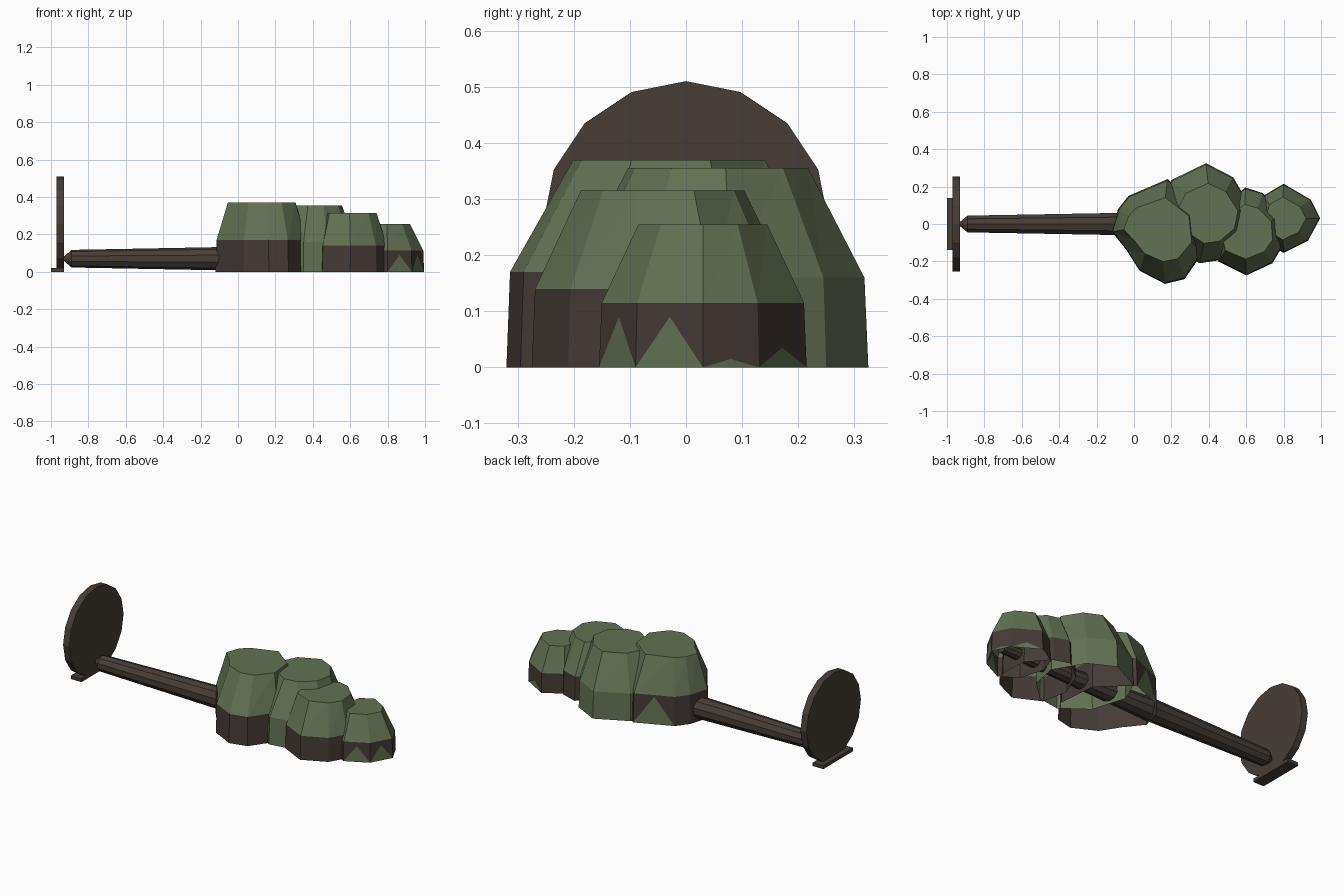
import bpy, bmesh, math
from mathutils import Vector

if "Cube" in bpy.data.objects:
    bpy.data.objects.remove(bpy.data.objects["Cube"], do_unlink=True)


def material(name, rgb):
    mat = bpy.data.materials.new(name)
    mat.use_nodes = True
    mat.diffuse_color = (*rgb, 1)
    mat.node_tree.nodes["Principled BSDF"].inputs["Base Color"].default_value = (*rgb, 1)
    return mat


leaf = material("leaf_green", (0.125, 0.165, 0.088))
bark = material("bark_brown", (0.062, 0.048, 0.038))
shade = material("undergrowth_brown", (0.058, 0.043, 0.037))


def make_object(name, bm, *mats):
    mesh = bpy.data.meshes.new(name)
    bm.normal_update()
    bm.to_mesh(mesh)
    bm.free()
    for mat in mats:
        mesh.materials.append(mat)
    obj = bpy.data.objects.new(name, mesh)
    bpy.context.collection.objects.link(obj)
    return obj


def lathe_x(name, profile, z, sides, mat):
    """Solid turned around an axis along x; profile holds (x, radius) pairs."""
    bm = bmesh.new()
    rings = []
    for x, r in profile:
        angles = [2 * math.pi * i / sides for i in range(sides)]
        rings.append([bm.verts.new((x, r * math.sin(a), z + r * math.cos(a))) for a in angles])
    for low, high in zip(rings, rings[1:]):
        for i in range(sides):
            j = (i + 1) % sides
            bm.faces.new((low[i], low[j], high[j], high[i]))
    bm.faces.new(rings[0])
    bm.faces.new(rings[-1])
    bmesh.ops.recalc_face_normals(bm, faces=bm.faces)
    return make_object(name, bm, mat)


def clump(name, outline, top, mid_z, top_z, band, points=None):
    """Open-bottomed mound: upright band, sloping sides, flat top.
    points maps a band segment to the height of a green wedge on it."""
    points = points or {}
    bm = bmesh.new()
    cx, cy, sx, sy = top
    mx = sum(p[0] for p in outline) / len(outline)
    my = sum(p[1] for p in outline) / len(outline)

    def ring(z, ox, oy, fx, fy):
        return [bm.verts.new((ox + (x - mx) * fx, oy + (y - my) * fy, z)) for x, y in outline]

    base = ring(0, mx, my, 1, 1)
    mid = ring(mid_z, mx, my, 0.975, 0.975)
    cap = ring(top_z, cx, cy, sx, sy)
    n = len(outline)
    for i in range(n):
        j = (i + 1) % n
        if i in points:
            t = points[i] / mid_z
            foot = (base[i].co + base[j].co) / 2
            tip = bm.verts.new(foot.lerp((mid[i].co + mid[j].co) / 2, t))
            bm.faces.new((base[i], base[j], tip)).material_index = 0
            for a, b in ((base[j], mid[j]), (mid[j], mid[i]), (mid[i], base[i])):
                bm.faces.new((a, b, tip)).material_index = band
        else:
            bm.faces.new((base[i], base[j], mid[j], mid[i])).material_index = band
        # sloping sides, creased into two facets
        bm.faces.new((mid[i], mid[j], cap[j]))
        bm.faces.new((mid[i], cap[j], cap[i]))
    bm.faces.new(cap)
    return make_object(name, bm, leaf, shade)


# Upturned root plate and its foot
lathe_x("root_plate", [(-0.97, 0.255), (-0.93, 0.255)], 0.255, 16, bark)
bm = bmesh.new()
bmesh.ops.create_cube(bm, size=1)
for v in bm.verts:
    v.co = Vector((-0.965 + v.co.x * 0.07, v.co.y * 0.28, 0.01 + v.co.z * 0.02))
make_object("root_foot", bm, bark)

# Fallen trunk lying through the foliage
lathe_x("trunk", [(-0.935, 0.008), (-0.89, 0.047), (-0.1, 0.062), (0.9, 0.03)], 0.07, 10, bark)

# Foliage clumps, outlines run anticlockwise
clump("foliage_lower",
      [(-0.12, -0.04), (-0.04, -0.14), (0.03, -0.25), (0.165, -0.32), (0.27, -0.295),
       (0.37, -0.15), (0.35, 0.08), (0.18, 0.24), (-0.03, 0.15), (-0.085, 0.08)],
      (0.115, -0.045, 0.74, 0.61), 0.17, 0.37, 1, {7: 0.16})
clump("foliage_back",
      [(0.14, 0.1), (0.2, -0.1), (0.35, -0.21), (0.48, -0.19), (0.6, -0.08),
       (0.63, 0.08), (0.53, 0.25), (0.385, 0.325), (0.2, 0.235)],
      (0.40, 0.05, 0.65, 0.6), 0.16, 0.355, 0)
clump("foliage_front",
      [(0.42, -0.05), (0.45, -0.2), (0.6, -0.275), (0.74, -0.21), (0.8, -0.11),
       (0.79, 0.05), (0.69, 0.165), (0.595, 0.195), (0.48, 0.1)],
      (0.61, -0.04, 0.72, 0.62), 0.14, 0.315, 1)
clump("foliage_tip",
      [(0.66, 0.05), (0.7, -0.09), (0.8, -0.155), (0.93, -0.09), (0.995, 0.03),
       (0.945, 0.13), (0.8, 0.215), (0.69, 0.15)],
      (0.805, 0.03, 0.64, 0.62), 0.115, 0.255, 1,
      {2: 0.09, 3: 0.09, 4: 0.015, 5: 0.035})
